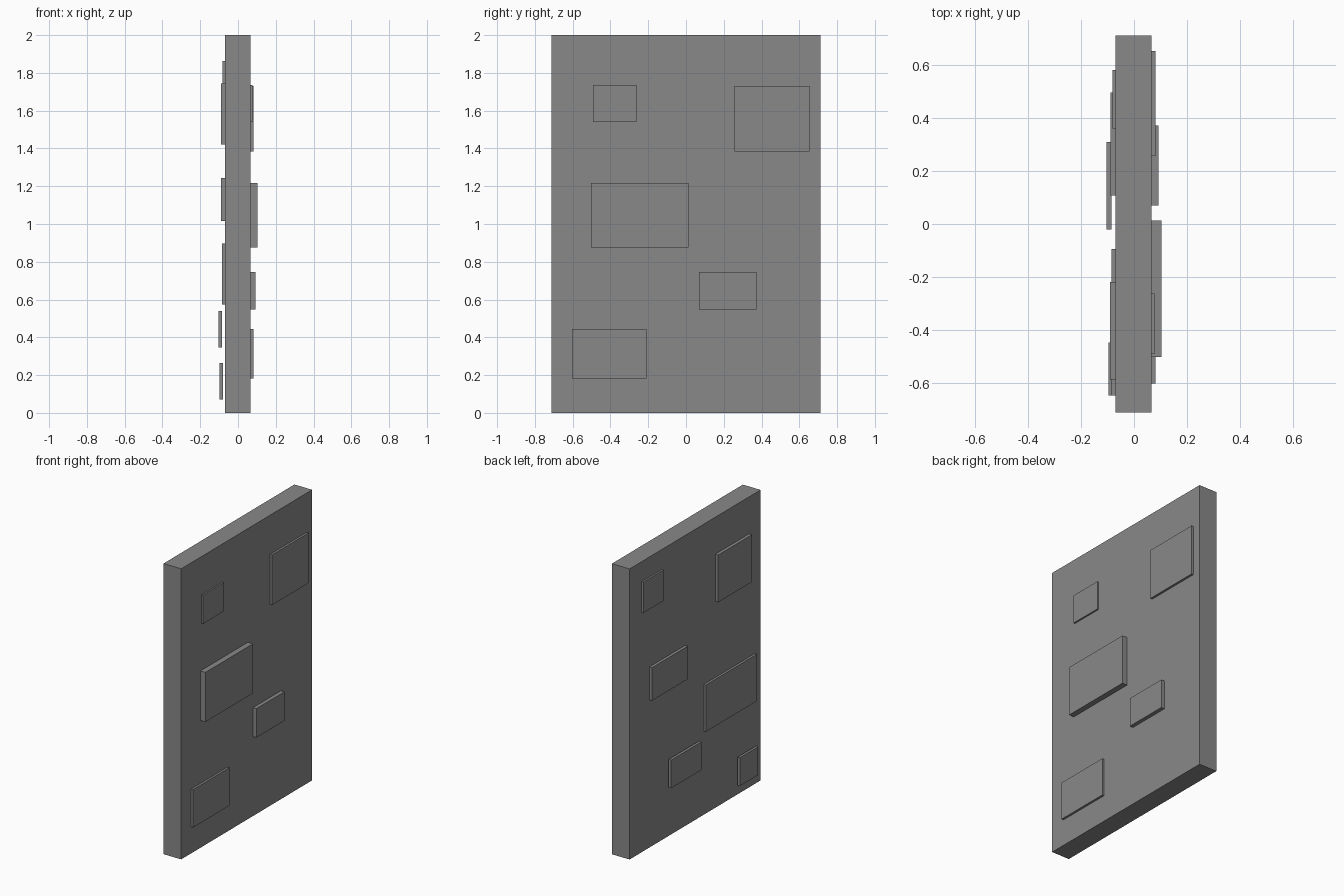
import bpy

# Dark grey finish shared by all parts
dark = bpy.data.materials.new("dark_grey")
dark.diffuse_color = (0.25, 0.25, 0.25, 1)


def box(name, x0, x1, y0, y1, z0, z1):
    bpy.ops.mesh.primitive_cube_add(size=1, location=((x0 + x1) / 2, (y0 + y1) / 2, (z0 + z1) / 2))
    ob = bpy.context.object
    ob.name = name
    ob.scale = (x1 - x0, y1 - y0, z1 - z0)
    bpy.ops.object.transform_apply(location=False, rotation=False, scale=True)
    ob.data.materials.append(dark)
    return ob


# Main slab
LEFT, RIGHT = -0.069, 0.066
box("slab", LEFT, RIGHT, -0.712, 0.712, 0, 2)

# Raised plates on the right face: outer x, y range, z range
right_plates = [
    (0.077, -0.492, -0.263, 1.54, 1.737),
    (0.081, 0.256, 0.653, 1.385, 1.73),
    (0.104, -0.503, 0.013, 0.876, 1.217),
    (0.092, 0.069, 0.373, 0.547, 0.746),
    (0.081, -0.603, -0.21, 0.182, 0.443),
]
for i, (x, *yz) in enumerate(right_plates):
    box(f"right_plate_{i + 1}", RIGHT, x, *yz)

# Plates on the left face: outer x, inner x, y range, z range
# (the lowest two stand slightly clear of the slab)
left_plates = [
    (-0.082, LEFT, 0.36, 0.582, 1.65, 1.862),
    (-0.091, LEFT, -0.587, -0.22, 1.42, 1.745),
    (-0.089, LEFT, 0.108, 0.497, 1.016, 1.243),
    (-0.085, LEFT, -0.647, -0.095, 0.575, 0.897),
    (-0.104, -0.085, -0.02, 0.31, 0.346, 0.54),
    (-0.097, -0.080, -0.647, -0.447, 0.07, 0.265),
]
for i, dims in enumerate(left_plates):
    box(f"left_plate_{i + 1}", *dims)
